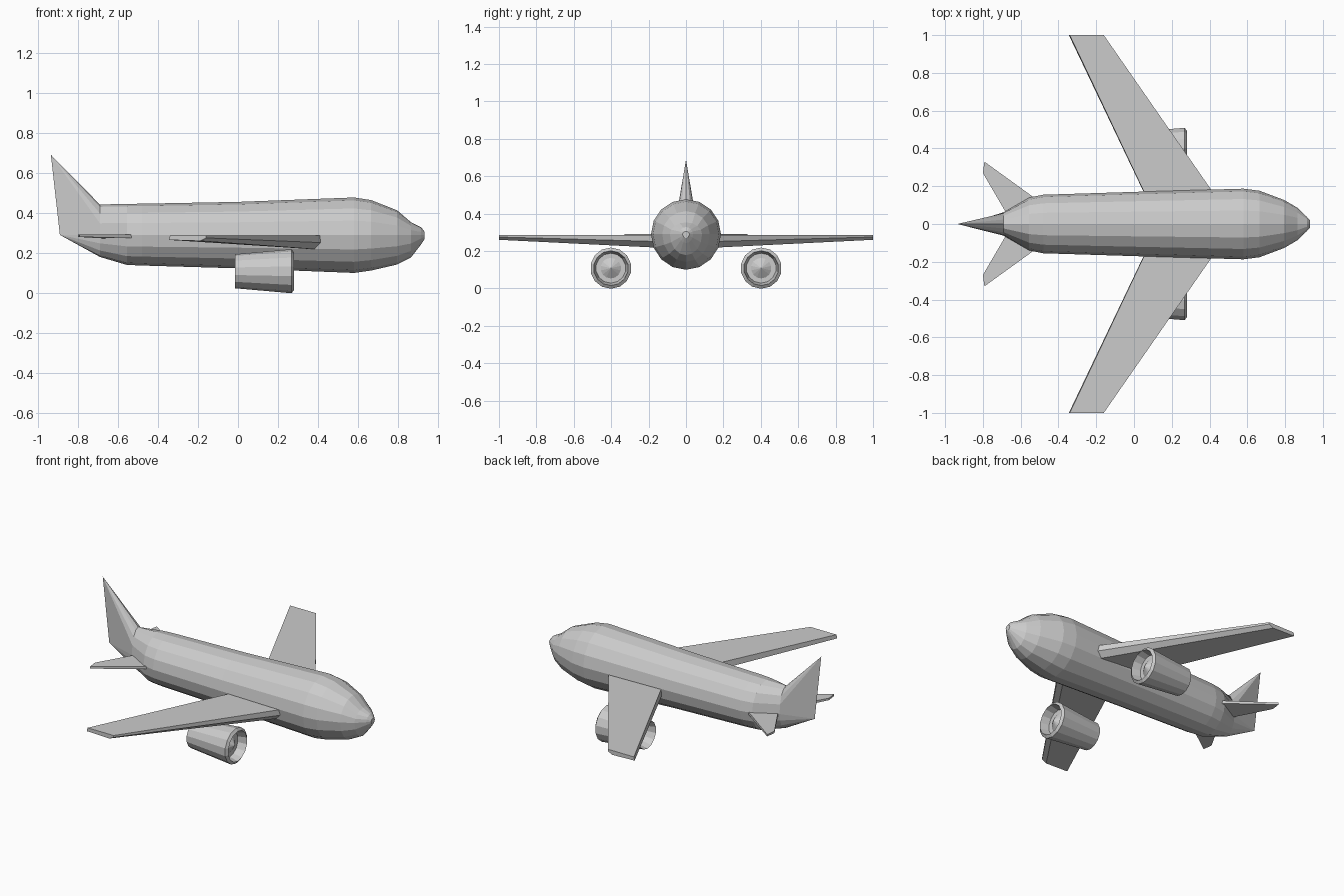
import bpy, bmesh
from math import sin, cos, pi

if "Cube" in bpy.data.objects:
    bpy.data.objects.remove(bpy.data.objects["Cube"])


def finish(name, bm):
    bmesh.ops.remove_doubles(bm, verts=bm.verts, dist=0.0005)
    bmesh.ops.recalc_face_normals(bm, faces=bm.faces)
    me = bpy.data.meshes.new(name)
    bm.to_mesh(me)
    bm.free()
    ob = bpy.data.objects.new(name, me)
    bpy.context.collection.objects.link(ob)
    return ob


def loft(name, rings, cap_start=True, cap_end=True):
    """Skin a list of equally sized closed rings."""
    bm = bmesh.new()
    vr = [[bm.verts.new(p) for p in r] for r in rings]
    n = len(vr[0])
    for a, b in zip(vr, vr[1:]):
        for i in range(n):
            j = (i + 1) % n
            bm.faces.new((a[i], a[j], b[j], b[i]))
    if cap_start:
        bm.faces.new(vr[0])
    if cap_end:
        bm.faces.new(vr[-1])
    return finish(name, bm)


# Fuselage: sections of x, half width, bottom z, top z
SIDES, MID = 16, 0.29
sections = [
    (-0.69, 0.062, 0.18, 0.442), (-0.555, 0.14, 0.14, 0.445),
    (-0.48, 0.155, 0.137, 0.446), (0.0, 0.17, 0.123, 0.455),
    (0.58, 0.187, 0.10, 0.477), (0.665, 0.176, 0.112, 0.464),
    (0.795, 0.127, 0.142, 0.413), (0.865, 0.086, 0.178, 0.353),
    (0.915, 0.038, 0.243, 0.328), (0.933, 0.018, 0.27, 0.305)]
angles = [2 * pi * i / SIDES for i in range(SIDES)]


def section(x, w, zb, zt):
    return [(x, w * cos(a), MID + sin(a) * (zt - MID if sin(a) > 0 else MID - zb))
            for a in angles]


# The tail cone pinches into the swept vertical fin
fin_edge = [(-0.935, 0, 0.69) if sin(a) > 0.2 else (-0.89, 0, 0.29) for a in angles]
loft("fuselage_and_fin", [fin_edge] + [section(*s) for s in sections], cap_start=False)


def blade(name, root, tip, y0, y1, side):
    return loft(name, [[(x, side * y, z) for x, z in prof]
                       for prof, y in ((root, y0), (tip, y1))])


def revolve(name, profile, y, z, n=14):
    return loft(name, [[(x, y + r * cos(2 * pi * (i + 0.5) / n), z + r * sin(2 * pi * (i + 0.5) / n))
                        for i in range(n)] for x, r in profile], False, False)


# Wing, tailplane and engine profiles
wing_root = [(0.50, 0.287), (0.50, 0.248), (0.462, 0.213), (0.108, 0.24), (0.11, 0.287)]
wing_tip = [(-0.16, 0.287), (-0.16, 0.275), (-0.19, 0.26), (-0.345, 0.265), (-0.34, 0.287)]
stab_root = [(-0.46, 0.292), (-0.46, 0.272), (-0.66, 0.272), (-0.66, 0.292)]
stab_tip = [(-0.792, 0.292), (-0.792, 0.28), (-0.80, 0.28), (-0.80, 0.292)]
engine = [(0.02, 0), (0.045, 0.05), (0.045, 0.07), (-0.015, 0.085), (0.268, 0.11),
          (0.28, 0.093), (0.225, 0.08), (0.225, 0.055), (0.26, 0)]

for label, s in (("left", 1), ("right", -1)):
    blade(label + "_wing", wing_root, wing_tip, 0.05, 1.0, s)
    # Tailplane with slanted tip
    stab = blade(label + "_tailplane", stab_root, stab_tip, 0.03, 0.30, s)
    for v in stab.data.vertices:
        if abs(v.co.y) > 0.2:
            v.co.y = s * (0.33 if v.co.x > -0.796 else 0.27)
        elif v.co.x > -0.5:
            v.co.y = s * 0.09
    revolve(label + "_engine", engine, s * 0.402, 0.1085)
